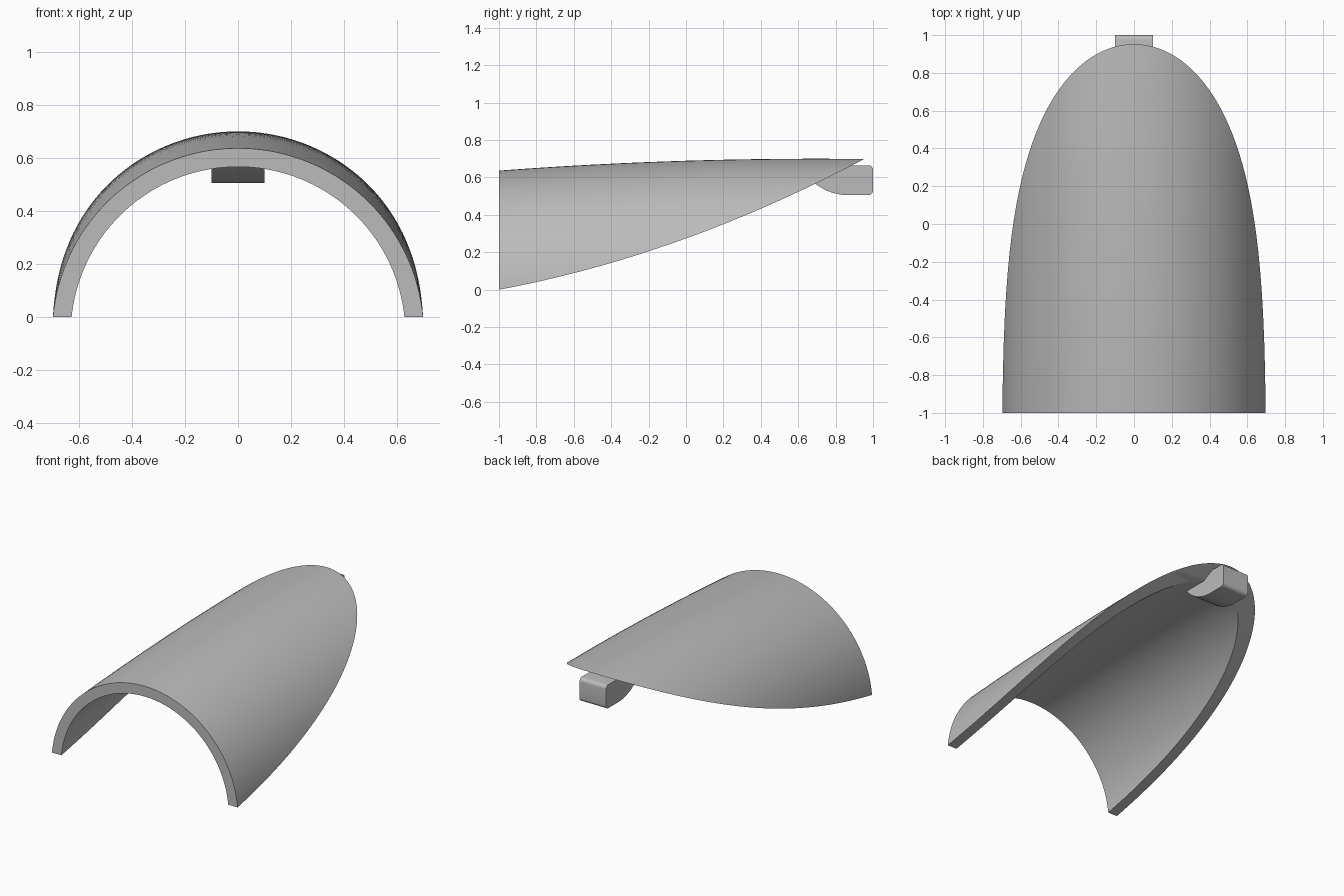
import bpy, bmesh, math

if "Cube" in bpy.data.objects:
    bpy.data.objects.remove(bpy.data.objects["Cube"])

grey = bpy.data.materials.new("mid_grey")
grey.use_nodes = True
grey.diffuse_color = (0.5, 0.5, 0.5, 1)
grey.node_tree.nodes["Principled BSDF"].inputs["Base Color"].default_value = (0.5, 0.5, 0.5, 1)


def loft(name, rings):
    """Skin a closed solid through rings of equal point count, capping both ends."""
    bm = bmesh.new()
    rows = [[bm.verts.new(p) for p in ring] for ring in rings]
    n = len(rows[0])
    for a, b in zip(rows, rows[1:]):
        for i in range(n):
            j = (i + 1) % n
            bm.faces.new((a[i], a[j], b[j], b[i]))
    bm.faces.new(rows[0])
    bm.faces.new(rows[-1])
    bmesh.ops.recalc_face_normals(bm, faces=bm.faces[:])
    mesh = bpy.data.meshes.new(name)
    bm.to_mesh(mesh)
    bm.free()
    mesh.materials.append(grey)
    obj = bpy.data.objects.new(name, mesh)
    bpy.context.collection.objects.link(obj)
    return obj


def prism(name, profile, half):
    """Extrude a (y, z) side profile across x."""
    return loft(name, [[(x, y, z) for y, z in profile] for x in (-half, half)])


def arc(cy, cz, r, start, end, steps):
    angles = [math.radians(start + (end - start) * i / steps) for i in range(steps + 1)]
    return [(cy + r * math.cos(a), cz + r * math.sin(a)) for a in angles]


def smooth(obj):
    bpy.ops.object.select_all(action='DESELECT')
    obj.select_set(True)
    bpy.context.view_layer.objects.active = obj
    bpy.ops.object.shade_smooth_by_angle(angle=math.radians(30))


# Curved half-tube shell whose axis dips slightly towards the front
def shell_ring(y):
    drop = -0.022 * (y - 0.7) ** 2
    outer = arc(0, drop, 0.70, 0, 180, 72)
    inner = arc(0, drop, 0.63, 180, 0, 72)
    return [(x, y, z) for x, z in outer + inner]


shell = loft("shell", [shell_ring(-1 + 2 * i / 16) for i in range(17)])

# Sweeping lower edge, cut by a curved prism
ys = [-1.1 + 2.2 * i / 44 for i in range(45)]
edge = [(y, 0.274 + 0.362 * y + 0.088 * y * y) for y in ys]
cutter = prism("edge_cutter", edge + [(1.1, -0.5), (-1.1, -0.5)], 1)
cutter.hide_render = True

cut = shell.modifiers.new("lower_edge", 'BOOLEAN')
cut.operation = 'DIFFERENCE'
cut.solver = 'EXACT'
cut.object = cutter
bpy.context.view_layer.objects.active = shell
bpy.ops.object.modifier_apply(modifier=cut.name)
bpy.data.objects.remove(cutter)
smooth(shell)

# Rounded tab under the tip, with its nose swept up into the shell
nose = arc(0.87, 0.795, 0.29, 207, 270, 16)
corners = arc(0.975, 0.53, 0.025, -90, 0, 6) + arc(0.975, 0.64, 0.025, 0, 90, 6)
tab = prism("tip_tab", nose + corners, 0.1)
smooth(tab)
